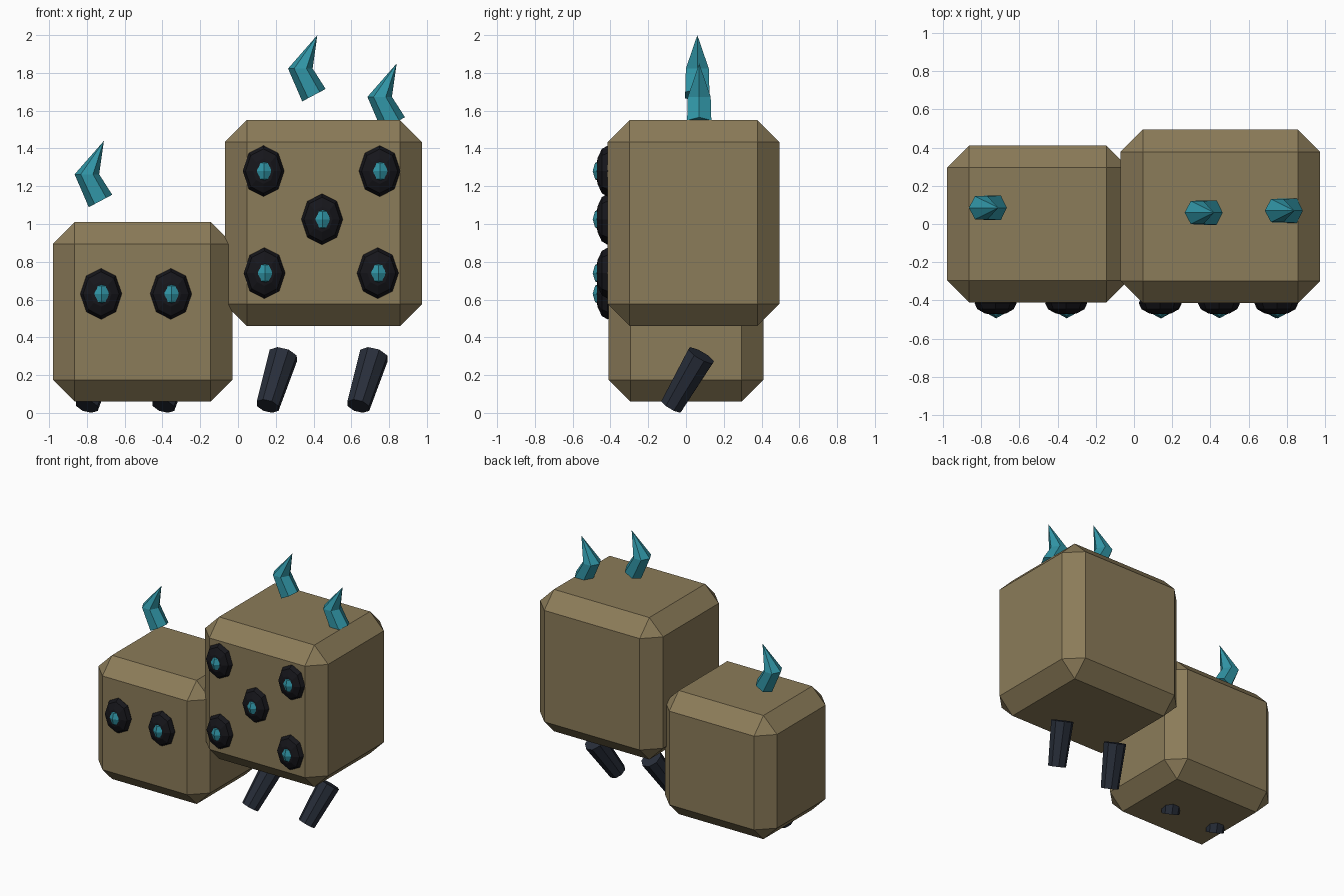
import bpy, bmesh
from math import cos, sin, pi
from mathutils import Vector, Matrix

if "Cube" in bpy.data.objects:
    bpy.data.objects.remove(bpy.data.objects["Cube"])


def material(name, rgb):
    m = bpy.data.materials.new(name)
    m.diffuse_color = (*rgb, 1)
    m.use_nodes = True
    m.node_tree.nodes["Principled BSDF"].inputs["Base Color"].default_value = m.diffuse_color
    return m


TAN = material("tan", (0.26, 0.20, 0.10))
BLACK = material("black", (0.008, 0.008, 0.011))
TEAL = material("teal", (0.03, 0.30, 0.38))
SLATE = material("slate", (0.021, 0.027, 0.042))


def add(name, bm, mat):
    bmesh.ops.recalc_face_normals(bm, faces=bm.faces)
    me = bpy.data.meshes.new(name)
    bm.to_mesh(me)
    bm.free()
    me.materials.append(mat)
    ob = bpy.data.objects.new(name, me)
    bpy.context.collection.objects.link(ob)
    return ob


def block(name, lo, hi, chamfer):
    lo, hi = Vector(lo), Vector(hi)
    bm = bmesh.new()
    bmesh.ops.create_cube(bm, size=1, matrix=Matrix.Translation((lo + hi) / 2)
                          @ Matrix.Diagonal((*(hi - lo), 1)))
    bmesh.ops.bevel(bm, geom=bm.edges[:], offset=chamfer, segments=1, affect='EDGES')
    return add(name, bm, TAN)


def ball(name, centre, size, segs, rings, mat, turn=0.0):
    # Faceted ellipsoid; turn tips its poles about x before scaling
    bm = bmesh.new()
    bmesh.ops.create_uvsphere(bm, u_segments=segs, v_segments=rings, radius=1,
                              matrix=Matrix.Translation(centre)
                              @ Matrix.Diagonal((*size, 1))
                              @ Matrix.Rotation(turn, 4, 'X'))
    return add(name, bm, mat)


def eye(x, z):
    ball("eye", (x, -0.415, z), (0.11, 0.062, 0.135), 8, 6, BLACK, pi / 2)
    ball("pupil", (x + 0.003, -0.452, z), (0.044, 0.042, 0.06), 6, 4, TEAL)


def horn(tip):
    # Bent spike: tilted base ring, level bend ring, pointed tip
    tip = Vector(tip)
    bm = bmesh.new()
    rings = []
    for c, u, ry in (((-0.018, 0, -0.318), (0.062, 0, 0.033), 0.074),
                     ((-0.09, 0, -0.177), (0.065, 0, 0), 0.07)):
        rings.append([bm.verts.new(tip + Vector(c) + Vector(u) * cos(i * pi / 3)
                                   + Vector((0, ry * sin(i * pi / 3), 0)))
                      for i in range(6)])
    point = bm.verts.new(tip)
    base, bend = rings
    bm.faces.new(base)
    for i in range(6):
        j = (i + 1) % 6
        bm.faces.new((base[i], base[j], bend[j], bend[i]))
        bm.faces.new((bend[i], bend[j], point))
    add("horn", bm, TEAL)


def leg(x):
    # Tapered leg, x is its foot position
    foot = Vector((x, -0.077, 0.036))
    top = foot + Vector((0.083, 0.157, 0.268))
    d = top - foot
    bm = bmesh.new()
    bmesh.ops.create_cone(bm, cap_ends=True, segments=8, radius1=0.064, radius2=0.08,
                          depth=d.length, matrix=Matrix.Translation((foot + top) / 2)
                          @ d.to_track_quat('Z', 'Y').to_matrix().to_4x4())
    add("leg", bm, SLATE)


# Bodies
block("small_body", (-0.98, -0.41, 0.06), (-0.03, 0.41, 1.01), 0.115)
block("large_body", (-0.07, -0.415, 0.46), (0.975, 0.495, 1.55), 0.117)

# Eyes
for x, z in ((-0.725, 0.63), (-0.355, 0.63), (0.135, 1.28), (0.75, 1.28),
             (0.445, 1.025), (0.14, 0.74), (0.74, 0.74)):
    eye(x, z)

# Horns
for tip in ((-0.71, 0.085, 1.44), (0.42, 0.06, 2.0), (0.84, 0.07, 1.85)):
    horn(tip)

# Legs
for x in (-0.80, -0.395, 0.157, 0.637):
    leg(x)
